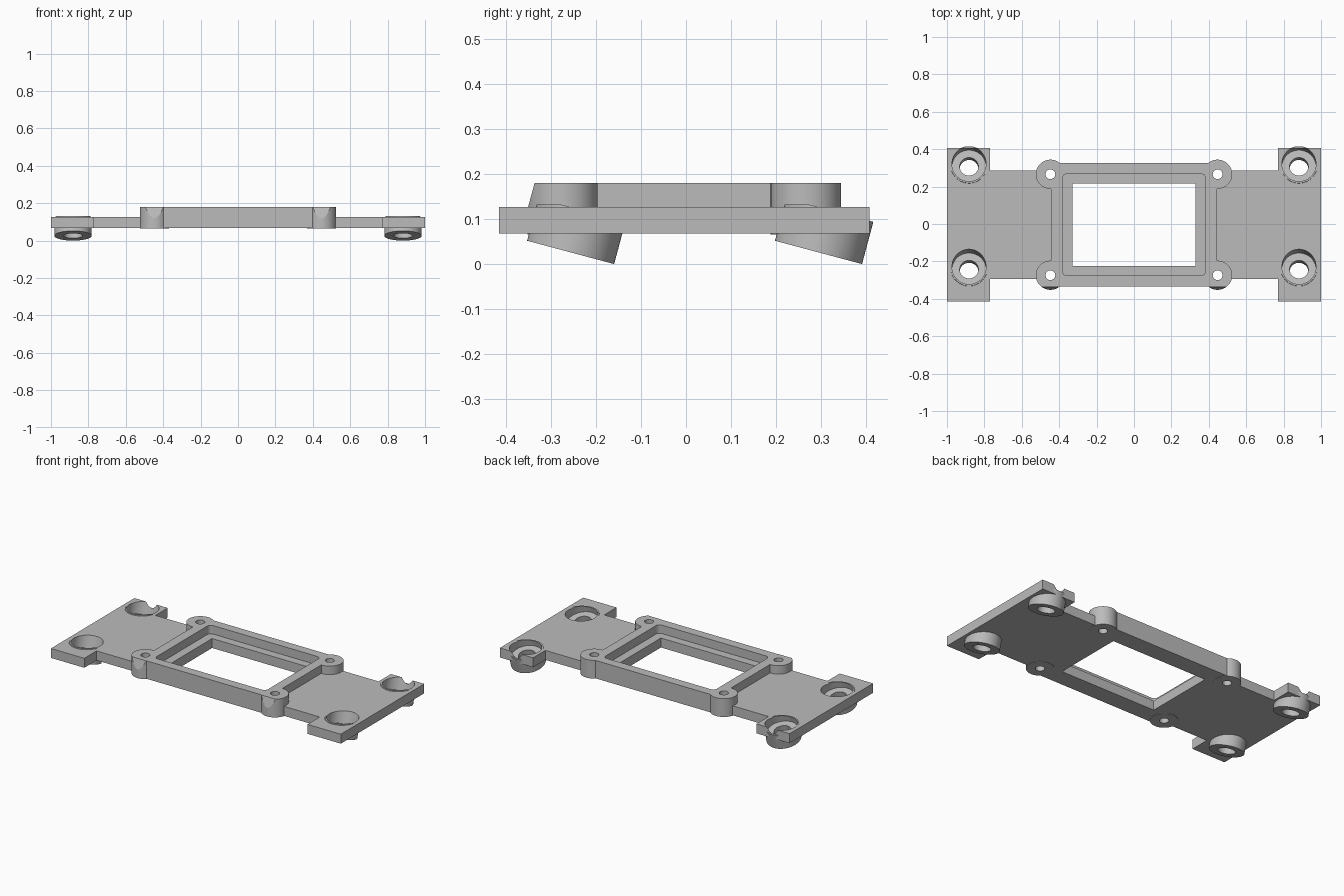
import bpy, math
from mathutils import Matrix, Vector

cube = bpy.data.objects.get("Cube")
if cube:
    bpy.data.objects.remove(cube, do_unlink=True)

grey = bpy.data.materials.new("plain grey")
grey.use_nodes = True
colour = (0.5, 0.5, 0.5, 1)
grey.diffuse_color = colour
grey.node_tree.nodes["Principled BSDF"].inputs["Base Color"].default_value = colour

TILT = Matrix.Rotation(math.radians(-15), 4, 'X')
AXIS = TILT @ Vector((0, 0, 1))
CY = -0.004                     # middle of the plate in y
BOTTOM, PLATE_TOP, FRAME_TOP = 0.068, 0.127, 0.18


def box(name, x, y, z, centre_x=0, centre_y=CY):
    """Box from half sizes in x and y and a (low, high) z range."""
    bpy.ops.mesh.primitive_cube_add(size=2)
    ob = bpy.context.object
    ob.name = name
    size = Matrix.Diagonal((x, y, (z[1] - z[0]) / 2, 1))
    ob.data.transform(Matrix.Translation((centre_x, centre_y, sum(z) / 2)) @ size)
    ob.data.materials.append(grey)
    return ob


def cylinder(name, radius, base, length, tilted=False):
    """Cylinder rising from the centre of its base."""
    bpy.ops.mesh.primitive_cylinder_add(vertices=64, radius=radius, depth=length)
    ob = bpy.context.object
    ob.name = name
    turn = TILT if tilted else Matrix()
    lift = Matrix.Translation((0, 0, length / 2))
    ob.data.transform(Matrix.Translation(base) @ turn @ lift)
    ob.data.materials.append(grey)
    return ob


def combine(target, tool, operation):
    mod = target.modifiers.new("join", 'BOOLEAN')
    mod.operation, mod.solver, mod.object = operation, 'EXACT', tool
    bpy.context.view_layer.objects.active = target
    bpy.ops.object.modifier_apply(modifier=mod.name)
    bpy.data.objects.remove(tool, do_unlink=True)


# Flat plate with wider ends
body = box("mounting_plate", 1, 0.29, (BOTTOM, PLATE_TOP))
for side in (-1, 1):
    combine(body, box("end_tab", 0.115, 0.411, (BOTTOM, PLATE_TOP), side * 0.885), 'UNION')

# Raised centre frame
combine(body, box("frame", 0.443, 0.33, (BOTTOM, FRAME_TOP)), 'UNION')

# Round corner posts
posts = [(x, y + CY) for x in (-0.447, 0.447) for y in (-0.27, 0.27)]
for x, y in posts:
    combine(body, cylinder("post", 0.078, (x, y, 0.066), FRAME_TOP - 0.066), 'UNION')

# Sloped shave on the front posts
shave = box("shave", 0.6, 0.1, (-0.1, 0.1), 0, -0.1)
shave.data.transform(Matrix.Translation((0, -0.336, FRAME_TOP)) @ TILT)
combine(body, shave, 'DIFFERENCE')

# Tilted cups, trimmed just above the plate
cups = [Vector((x, y, 0.026)) for x in (-0.882, 0.882) for y in (-0.256, 0.294)]
for base in cups:
    cup = cylinder("cup", 0.1, base, 0.097, True)
    combine(cup, box("trim", 0.2, 0.2, (0.132, 0.3), base.x, base.y), 'DIFFERENCE')
    combine(body, cup, 'UNION')

# Cup recesses and through holes
for base in cups:
    combine(body, cylinder("recess", 0.091, base + AXIS * 0.05, 0.25, True), 'DIFFERENCE')
    combine(body, cylinder("hole", 0.05, base - AXIS * 0.05, 0.2, True), 'DIFFERENCE')

# Post holes
for x, y in posts:
    combine(body, cylinder("post_hole", 0.026, (x, y, 0), 0.3), 'DIFFERENCE')

# Rounded pocket with a ledge, then the square window
pocket = box("pocket", 0.383, 0.272, (PLATE_TOP, 0.3))
bevel = pocket.modifiers.new("round", 'BEVEL')
bevel.width, bevel.segments = 0.025, 6
weights = pocket.data.attributes.new("bevel_weight_edge", 'FLOAT', 'EDGE')
for edge in pocket.data.edges:
    a, b = (pocket.data.vertices[i].co for i in edge.vertices)
    weights.data[edge.index].value = float(abs(a.z - b.z) > 0.01)
bevel.limit_method = 'WEIGHT'
combine(body, pocket, 'DIFFERENCE')
combine(body, box("window", 0.33, 0.22, (0, 0.3)), 'DIFFERENCE')

# Smooth round walls, sharp edges
bpy.ops.object.select_all(action='DESELECT')
body.select_set(True)
bpy.context.view_layer.objects.active = body
bpy.ops.object.shade_smooth_by_angle(angle=math.radians(14))
